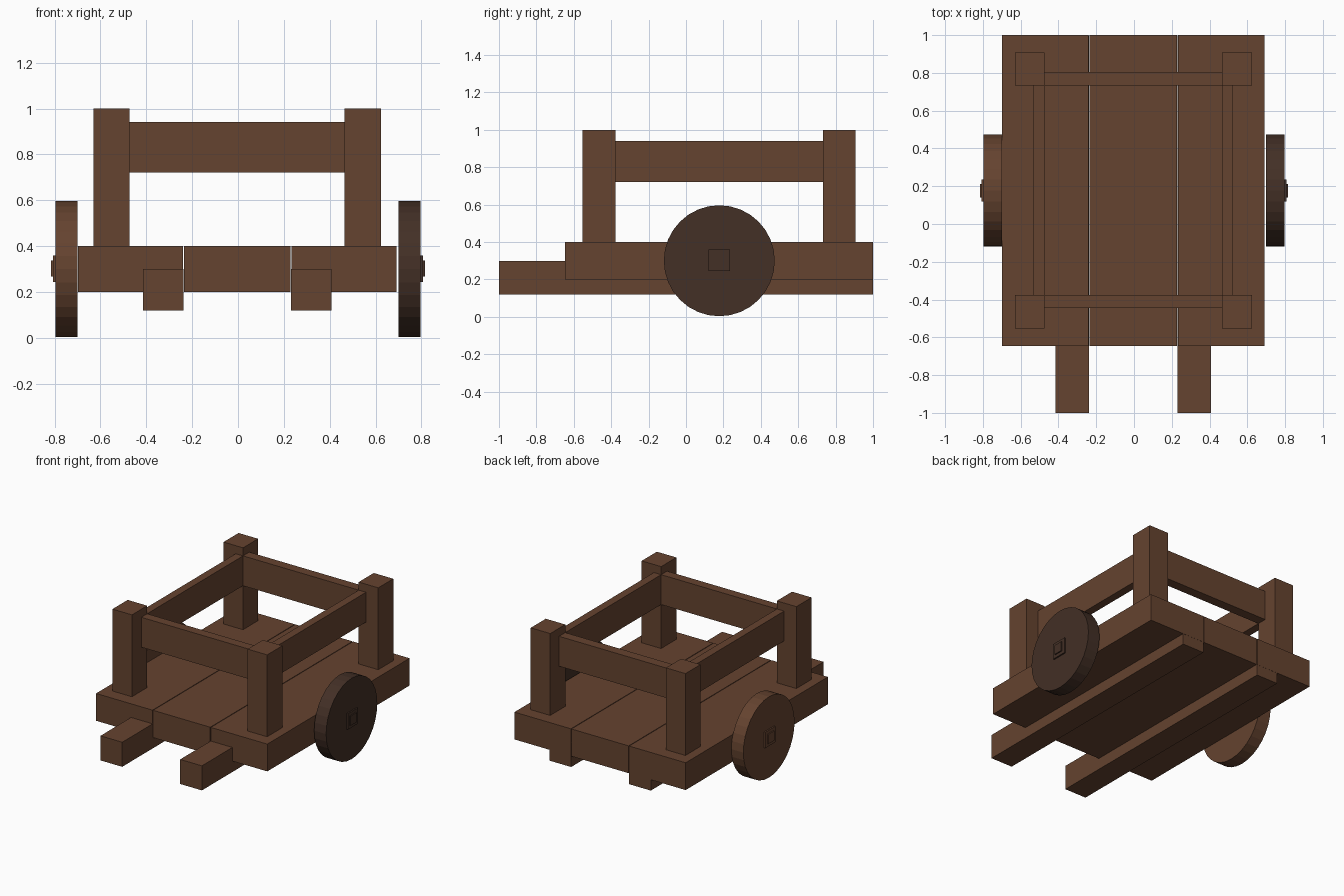
import bpy
import math

if "Cube" in bpy.data.objects:
    bpy.data.objects.remove(bpy.data.objects["Cube"])


def material(name, color):
    m = bpy.data.materials.new(name)
    m.diffuse_color = (*color, 1)
    m.use_nodes = True
    m.node_tree.nodes["Principled BSDF"].inputs["Base Color"].default_value = m.diffuse_color
    return m


WOOD = material("brown_wood", (0.13, 0.056, 0.029))
DARK = material("dark_wood", (0.056, 0.029, 0.019))
SHIFT = -0.0035  # the cart body sits slightly left of centre


def box(name, x, y, z, mat=WOOD, shift=SHIFT):
    """Box from (min, max) ranges on each axis."""
    mid = [(a + b) / 2 for a, b in (x, y, z)]
    bpy.ops.mesh.primitive_cube_add(size=1, location=(mid[0] + shift, mid[1], mid[2]))
    ob = bpy.context.object
    ob.name = name
    ob.scale = [abs(b - a) for a, b in (x, y, z)]
    bpy.ops.object.transform_apply(location=False, rotation=False, scale=True)
    ob.data.materials.append(mat)
    return ob


# Deck planks
for name, x in (("left", (-0.694, -0.2365)), ("middle", (-0.2315, 0.2315)),
                ("right", (0.2365, 0.694))):
    box(f"deck_plank_{name}", x, (-0.647, 1.0), (0.2, 0.4))

FRONT_POST, BACK_POST = (-0.553, -0.377), (0.733, 0.907)
RAIL_Z = (0.722, 0.941)

for side, s in (("left", -1), ("right", 1)):
    # Long beam under the deck, ending in a handle at the front
    box(f"beam_{side}", (s * 0.235, s * 0.411), (-1.0, 0.999), (0.12, 0.30))
    # Corner posts and side rail
    box(f"front_post_{side}", (s * 0.469, s * 0.627), FRONT_POST, (0.4, 1.0))
    box(f"back_post_{side}", (s * 0.469, s * 0.627), BACK_POST, (0.4, 1.0))
    box(f"side_rail_{side}", (s * 0.469, s * 0.528),
        (FRONT_POST[1], BACK_POST[0]), RAIL_Z)

    # Wheel disc with a stepped square hub
    mat = WOOD if s < 0 else DARK
    bpy.ops.mesh.primitive_cylinder_add(
        vertices=32, radius=0.2965, depth=0.097,
        location=(s * 0.7485, 0.178, 0.2965 + 0.0035), rotation=(0, math.pi / 2, 0))
    wheel = bpy.context.object
    wheel.name = f"wheel_{side}"
    wheel.data.materials.append(mat)
    box(f"hub_plate_{side}", (s * 0.75, s * 0.807), (0.119, 0.235), (0.244, 0.36), mat, 0)
    box(f"hub_pin_{side}", (s * 0.75, s * 0.815), (0.141, 0.211), (0.267, 0.337), mat, 0)

# Cross rails between the posts
box("front_rail", (-0.469, 0.469), (-0.445, -0.377), RAIL_Z)
box("back_rail", (-0.469, 0.469), (0.733, 0.805), RAIL_Z)
